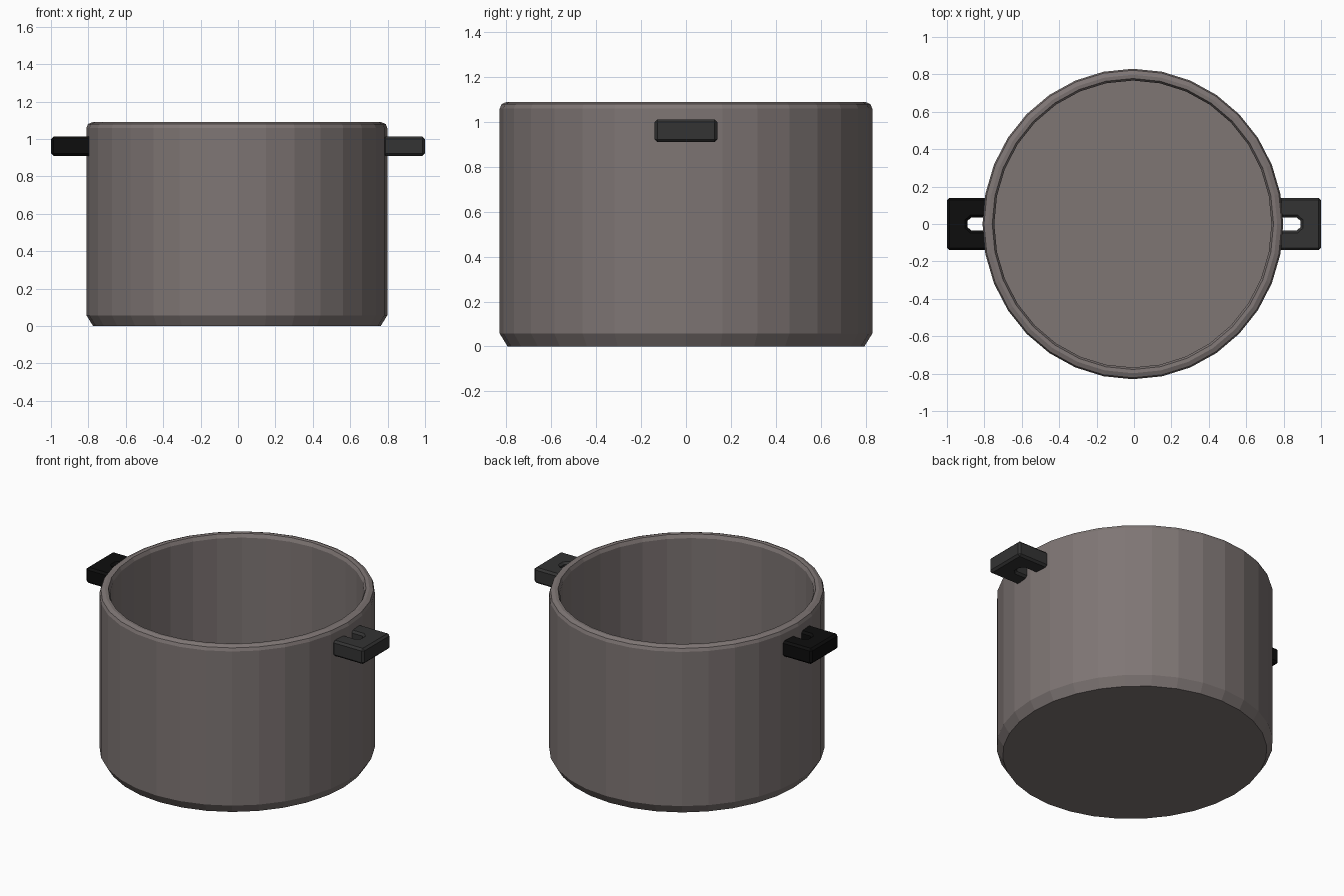
import bpy, bmesh, math

if "Cube" in bpy.data.objects:
    bpy.data.objects.remove(bpy.data.objects["Cube"])

SIDES = 32


def material(name, color):
    m = bpy.data.materials.new(name)
    m.diffuse_color = (*color, 1)
    m.use_nodes = True
    m.node_tree.nodes["Principled BSDF"].inputs["Base Color"].default_value = m.diffuse_color
    return m


def add_object(name, bm, mat):
    bmesh.ops.recalc_face_normals(bm, faces=bm.faces)
    me = bpy.data.meshes.new(name)
    bm.to_mesh(me)
    bm.free()
    me.materials.append(mat)
    ob = bpy.data.objects.new(name, me)
    bpy.context.collection.objects.link(ob)
    return ob


# Pot body: slightly oval faceted shell, profile of (y radius, z)
profile = [(0.795, 0), (0.83, 0.057), (0.83, 1.06), (0.822, 1.08), (0.798, 1.09),
           (0.778, 1.088), (0.767, 1.065), (0.767, 0.06)]
bm = bmesh.new()
rings = []
for r, z in profile:
    rx = r - 0.026
    rings.append([bm.verts.new((rx * math.cos(a) - 0.006, r * math.sin(a), z))
                  for a in (2 * math.pi * i / SIDES for i in range(SIDES))])
for low, high in zip(rings, rings[1:]):
    for i in range(SIDES):
        j = (i + 1) % SIDES
        bm.faces.new((low[i], low[j], high[j], high[i]))
bm.faces.new(rings[0])
bm.faces.new(rings[-1])
add_object("pot_body", bm, material("pot_metal", (0.21, 0.18, 0.175)))

# Side handles: slotted block with bevelled edges
half = [(0.775, 0.14), (1.0, 0.14)]
slot = [(0.775, 0.035), (0.87, 0.035), (0.89, 0.017)]


def handle(name, side, mat):
    outline = half + [(x, -y) for x, y in reversed(half)]
    outline += [(x, -y) for x, y in slot] + list(reversed(slot))
    bm = bmesh.new()
    base = bm.faces.new([bm.verts.new((x * side, y, 0.91)) for x, y in outline])
    res = bmesh.ops.extrude_face_region(bm, geom=[base], use_keep_orig=True)
    top = [v for v in res["geom"] if isinstance(v, bmesh.types.BMVert)]
    bmesh.ops.translate(bm, verts=top, vec=(0, 0, 0.102))
    ob = add_object(name, bm, mat)
    bev = ob.modifiers.new("edge_bevel", "BEVEL")
    bev.width = 0.013
    bev.segments = 1
    bev.limit_method = "ANGLE"
    bev.angle_limit = math.radians(60)


handle("right_handle", 1, material("handle_grey", (0.033, 0.033, 0.033)))
handle("left_handle", -1, material("handle_black", (0.004, 0.004, 0.004)))
